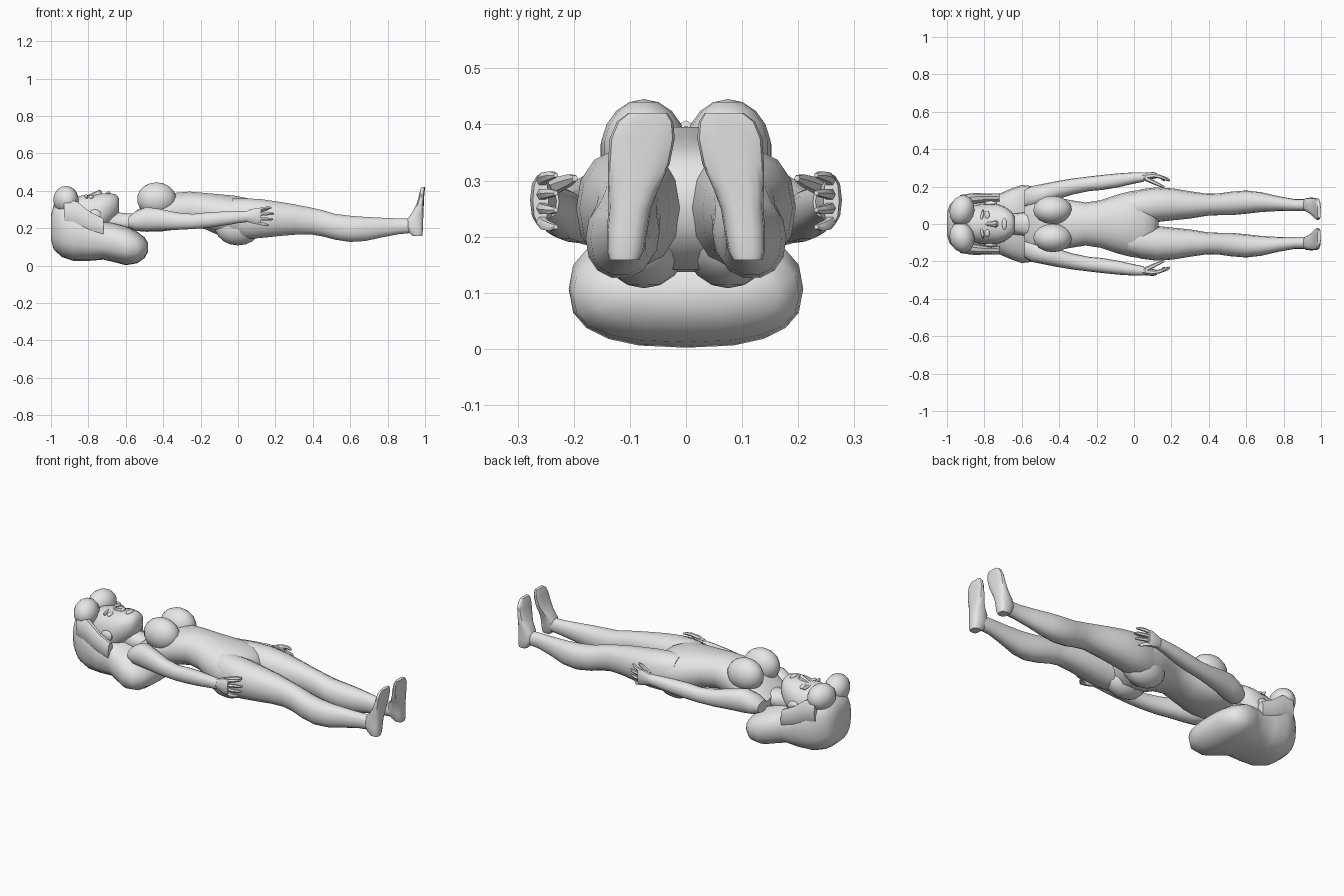
import bpy, bmesh, math
from mathutils import Matrix

clay = bpy.data.materials.new("light_grey")
clay.diffuse_color = (0.8, 0.8, 0.8, 1)


def finish(name, bm, mirror=False):
    bmesh.ops.recalc_face_normals(bm, faces=bm.faces)
    me = bpy.data.meshes.new(name)
    bm.to_mesh(me)
    bm.free()
    me.materials.append(clay)
    ob = bpy.data.objects.new(name, me)
    bpy.context.collection.objects.link(ob)
    bpy.ops.object.select_all(action='DESELECT')
    ob.select_set(True)
    bpy.context.view_layer.objects.active = ob
    bpy.ops.object.shade_smooth_by_angle(angle=math.radians(40))
    if mirror:
        m = ob.modifiers.new("mirror", 'MIRROR')
        m.use_axis = (False, True, False)
        m.use_mirror_merge = False
    return ob


def loft(name, rings, axis='X', sides=14, power=2.2, mirror=False):
    """Rings along X: (x, y, low z, high z, half width y).
    Rings along Z: (z, y, low x, high x, half width y)."""
    bm = bmesh.new()
    loops = []
    for t, cy, lo, hi, ry in rings:
        loop = []
        for i in range(sides):
            a = 2 * math.pi * i / sides
            c, s = math.cos(a), math.sin(a)
            u = math.copysign(abs(c) ** (2 / power), c) * ry + cy
            v = math.copysign(abs(s) ** (2 / power), s) * (hi - lo) / 2 + (hi + lo) / 2
            loop.append(bm.verts.new((t, u, v) if axis == 'X' else (v, u, t)))
        loops.append(loop)
    for a, b in zip(loops, loops[1:]):
        for i in range(sides):
            j = (i + 1) % sides
            bm.faces.new((a[i], a[j], b[j], b[i]))
    bm.faces.new(loops[0])
    bm.faces.new(loops[-1])
    return finish(name, bm, mirror)


def ball(name, loc, size, mirror=False, tilt=0, seg=14):
    bm = bmesh.new()
    mat = Matrix.Translation(loc) @ Matrix.Rotation(tilt, 4, 'Z') @ Matrix.Diagonal((*size, 1))
    bmesh.ops.create_uvsphere(bm, u_segments=seg, v_segments=9, radius=1, matrix=mat)
    return finish(name, bm, mirror)


# Body
loft("torso", [(-.585, 0, .20, .26, .10), (-.55, 0, .185, .29, .14), (-.49, 0, .18, .33, .15),
               (-.42, 0, .18, .36, .142), (-.34, 0, .19, .39, .128), (-.26, 0, .205, .397, .115),
               (-.18, 0, .195, .39, .127), (-.09, 0, .155, .382, .157), (-.02, 0, .135, .376, .175),
               (.05, 0, .14, .362, .185), (.10, 0, .18, .34, .14), (.13, 0, .22, .30, .06)], sides=18)
ball("buttock", (0, .075, .205), (.125, .085, .097), True)
ball("breast", (-.435, .075, .355), (.105, .077, .09), True, seg=16)
loft("neck", [(-.72, 0, .18, .31, .06), (-.64, 0, .175, .285, .056), (-.58, 0, .18, .28, .062),
              (-.53, 0, .19, .28, .09)])

# Legs and feet
loft("leg", [(-.03, .09, .16, .36, .075), (.04, .095, .14, .362, .091), (.12, .103, .145, .358, .093),
             (.21, .105, .155, .345, .085), (.30, .102, .163, .33, .073), (.39, .103, .165, .312, .059),
             (.45, .105, .155, .298, .058), (.52, .110, .137, .278, .063), (.60, .117, .125, .268, .062),
             (.68, .117, .130, .262, .053), (.77, .109, .150, .257, .040), (.86, .101, .167, .253, .032),
             (.91, .101, .172, .252, .032), (.95, .103, .175, .25, .030)], mirror=True)
loft("foot", [(.158, .110, .935, .985, .026), (.175, .108, .915, .988, .033), (.21, .105, .90, .99, .036),
              (.25, .100, .905, .991, .038), (.285, .094, .932, .992, .045), (.33, .084, .955, .994, .055),
              (.375, .078, .968, .996, .058), (.405, .073, .974, .999, .050), (.42, .068, .98, .999, .035)],
     axis='Z', power=3, mirror=True)

# Arms
loft("arm", [(-.585, .135, .20, .26, .045), (-.55, .145, .185, .29, .057), (-.49, .158, .182, .315, .056),
             (-.42, .178, .187, .305, .050), (-.33, .200, .19, .285, .043), (-.24, .215, .195, .277, .039),
             (-.17, .222, .20, .285, .040), (-.08, .234, .212, .29, .037), (0, .246, .226, .292, .030),
             (.05, .251, .232, .292, .025)], mirror=True)
loft("palm", [(.035, .25, .237, .289, .022), (.065, .254, .227, .300, .021), (.10, .259, .219, .311, .019),
              (.122, .259, .22, .309, .014)], sides=10, mirror=True)
for k, (z, tip) in enumerate([(.230, .165), (.252, .186), (.274, .192), (.297, .180)]):
    spread = (z - .264) * .25
    loft(f"finger_{k + 1}", [(.105, .259, z - .011, z + .011, .011),
                             (.14, .253, z + spread - .010, z + spread + .010, .010),
                             (tip - .012, .240, z + spread * 1.5 - .008, z + spread * 1.5 + .008, .008),
                             (tip, .232, z + spread * 1.5 - .004, z + spread * 1.5 + .004, .004)],
         sides=6, mirror=True)
loft("thumb", [(.06, .245, .27, .30, .014), (.10, .225, .280, .308, .012), (.14, .207, .290, .312, .009),
               (.162, .198, .298, .31, .005)], sides=6, mirror=True)

# Head and face
loft("head", [(-.93, 0, .18, .33, .07), (-.88, 0, .13, .365, .098), (-.82, 0, .12, .38, .108),
              (-.775, 0, .14, .378, .110), (-.73, 0, .18, .386, .108), (-.69, 0, .22, .388, .092),
              (-.655, 0, .255, .383, .066), (-.637, 0, .285, .362, .038)], sides=18, power=2.3)
loft("nose", [(-.80, 0, .35, .379, .010), (-.755, 0, .35, .400, .015), (-.738, 0, .35, .407, .020),
              (-.726, 0, .35, .392, .014)], sides=8)
ball("lips", (-.693, 0, .386), (.013, .032, .010))
ball("eye", (-.785, .046, .366), (.014, .025, .012), True)
ball("brow", (-.812, .046, .369), (.008, .034, .012), True, tilt=-.2)
ball("ear", (-.765, .110, .27), (.035, .015, .03), True)

# Hair: swept-back mass, wide at the shoulders, with a rolled fringe
loft("hair", [(-1.0, 0, .14, .27, .06), (-.985, 0, .085, .325, .105), (-.94, 0, .045, .36, .145),
              (-.88, 0, .025, .335, .163), (-.80, 0, .025, .275, .163), (-.72, 0, .032, .24, .162),
              (-.66, 0, .018, .228, .188), (-.60, 0, .002, .212, .209), (-.54, 0, .012, .182, .202),
              (-.50, 0, .04, .152, .165), (-.48, 0, .075, .12, .10)], sides=20, power=2.6)
ball("fringe_roll", (-.92, .072, .352), (.067, .084, .074), True, tilt=-.25)
loft("side_lock", [(-.93, .125, .22, .36, .03), (-.86, .135, .20, .345, .03), (-.79, .14, .17, .29, .024),
                   (-.72, .14, .15, .255, .022)], sides=10, mirror=True)
